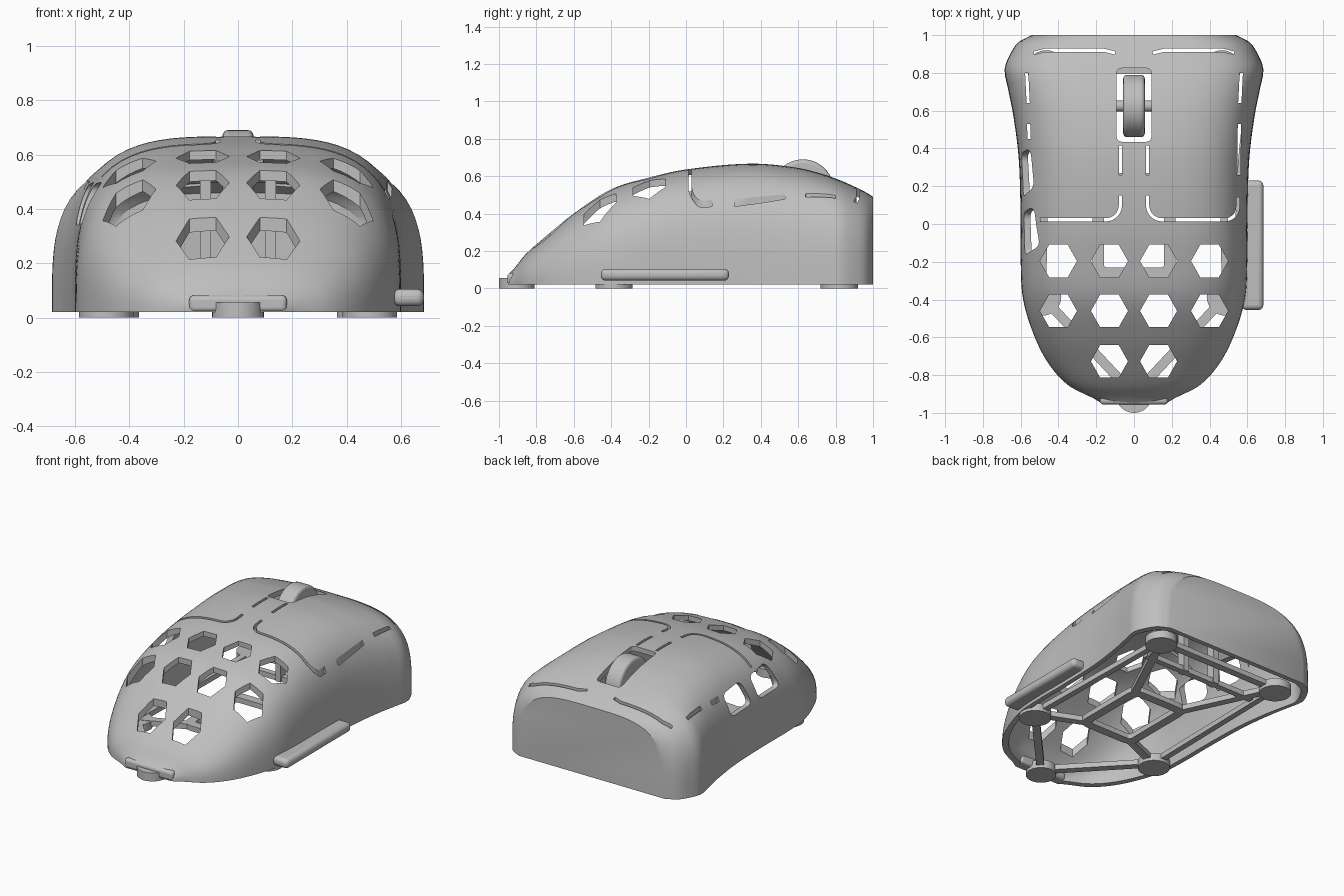
import bpy, bmesh, math
from mathutils import Vector, Matrix

if "Cube" in bpy.data.objects:
    bpy.data.objects.remove(bpy.data.objects["Cube"])

grey = bpy.data.materials.new("light_grey")
grey.use_nodes = True
grey.diffuse_color = (0.52, 0.52, 0.52, 1)
grey.node_tree.nodes["Principled BSDF"].inputs["Base Color"].default_value = (0.52, 0.52, 0.52, 1)

# Stations along the body: y, half width, top height, roundness exponent
STATIONS = [(-.95, .17, .075, 2.6), (-.92, .22, .105, 2.6), (-.86, .34, .18, 2.6),
            (-.75, .445, .278, 2.7), (-.6, .525, .4, 2.9), (-.4, .587, .53, 3.1),
            (-.2, .6, .592, 3.4), (0, .6, .636, 3.5), (.34, .61, .667, 3.5),
            (.58, .64, .648, 3.5), (.72, .668, .615, 3.6), (.82, .685, .58, 3.7),
            (.91, .65, .54, 3.7), (.965, .608, .512, 3.7), (1, .54, .49, 3.7)]


def station(y):
    """Smoothly interpolate width, height and roundness at y."""
    k = max(i for i in range(len(STATIONS) - 1) if STATIONS[i][0] <= y + 1e-6)
    a, b = STATIONS[k], STATIONS[k + 1]
    p, q = STATIONS[max(k - 1, 0)], STATIONS[min(k + 2, len(STATIONS) - 1)]
    d = b[0] - a[0]
    t = min(1, (y - a[0]) / d)
    out = []
    for c in (1, 2, 3):
        ma = (b[c] - p[c]) / (b[0] - p[0]) * d
        mb = (q[c] - a[c]) / (q[0] - a[0]) * d
        out.append((2*t**3 - 3*t**2 + 1) * a[c] + (t**3 - 2*t**2 + t) * ma
                   + (3*t**2 - 2*t**3) * b[c] + (t**3 - t**2) * mb)
    return out


def finish(bm, name, angle=30, bevel=0):
    bmesh.ops.recalc_face_normals(bm, faces=bm.faces)
    me = bpy.data.meshes.new(name)
    bm.to_mesh(me)
    bm.free()
    ob = bpy.data.objects.new(name, me)
    bpy.context.collection.objects.link(ob)
    me.materials.append(grey)
    if bevel:
        m = ob.modifiers.new("round", "BEVEL")
        m.width, m.segments, m.limit_method = bevel, 4, "ANGLE"
    smooth(ob, angle)
    return ob


def smooth(ob, angle=30):
    bpy.ops.object.select_all(action="DESELECT")
    ob.select_set(True)
    bpy.context.view_layer.objects.active = ob
    bpy.ops.object.shade_smooth_by_angle(angle=math.radians(angle))


def body(name, wall, floor):
    """Closed loft of the body, shrunk by the wall thickness."""
    bm, rows, arc = bmesh.new(), [], 56
    ys = []
    for a, b in zip(STATIONS, STATIONS[1:]):
        steps = max(3, round((b[0] - a[0]) / .03))
        ys += [a[0] + (b[0] - a[0]) * i / steps for i in range(steps)]
    for y in ys + [1]:
        w, h, n = station(y)
        w, h = w - wall, h - wall - .02
        row = []
        for i in range(arc + 1):
            c, s = math.cos(math.pi * i / arc), math.sin(math.pi * i / arc)
            r = (abs(c)**n + abs(s)**n) ** (-1 / n)
            row.append(bm.verts.new((w * c * r, y * (1 - wall), .02 + h * s * r)))
        if floor < .02:
            row += [bm.verts.new((x, y * (1 - wall), floor)) for x in (-w, w)]
        rows.append(row)
    size = len(rows[0])
    for a, b in zip(rows, rows[1:]):
        for i in range(size):
            j = (i + 1) % size
            bm.faces.new((a[i], a[j], b[j], b[i]))
    bm.faces.new(rows[0])
    bm.faces.new(rows[-1])
    return finish(bm, name)


def prism(bm, pts, lo, hi, axis="z"):
    """Extrude a flat outline along z, or along x for outlines in (y, z)."""
    place = (lambda p, d: (p[0], p[1], d)) if axis == "z" else (lambda p, d: (d, p[0], p[1]))
    a, b = ([bm.verts.new(place(p, d)) for p in pts] for d in (lo, hi))
    for i in range(len(pts)):
        j = (i + 1) % len(pts)
        bm.faces.new((a[i], a[j], b[j], b[i]))
    bm.faces.new(a[::-1])
    bm.faces.new(b)


def rounded(corners, r, seg=5):
    """Round every corner of an outline with a small curve."""
    out = []
    for i, p in enumerate(corners):
        p = Vector(p)
        a, b = (p + (Vector(q) - p).normalized() * r
                for q in (corners[i - 1], corners[(i + 1) % len(corners)]))
        for k in range(seg + 1):
            t = k / seg
            out.append(a * (1 - t)**2 + p * 2 * t * (1 - t) + b * t * t)
    return out


def ribbon(path, width):
    """Outline of a narrow slot of even width that follows a path."""
    path = [Vector(p) for p in path]
    left, right = [], []
    for i, p in enumerate(path):
        d = (path[min(i + 1, len(path) - 1)] - path[max(i - 1, 0)]).normalized()
        n = Vector((-d.y, d.x)) * width / 2
        left.append(p + n)
        right.append(p - n)
    return left + right[::-1]


def curl(cx, cy, r, start, end, seg=8):
    return [(cx + r * math.cos(math.radians(start + (end - start) * k / seg)),
             cy + r * math.sin(math.radians(start + (end - start) * k / seg)))
            for k in range(seg + 1)]


# Shell, hollowed from below
shell = body("shell", 0, .02)


def carve(tool):
    m = shell.modifiers.new("cut", "BOOLEAN")
    m.operation, m.solver, m.object = "DIFFERENCE", "EXACT", tool
    bpy.context.view_layer.objects.active = shell
    bpy.ops.object.modifier_apply(modifier=m.name)
    bpy.data.objects.remove(tool)


def cut(outline, lo, hi=1, axis="z"):
    bm = bmesh.new()
    prism(bm, outline, lo, hi, axis)
    carve(finish(bm, "opening_cutter"))


carve(body("cavity_cutter", .032, -.1))

# Openings in the shell, each cut on its own
hexes = [(x, y) for x in (.13, .4) for y in (-.196, -.46)] + [(.13, -.727)]
for side in (-1, 1):
    for x, y in hexes:
        cut([(side * x + .098 * math.cos(math.pi * k / 3),
              y + .1 * math.sin(math.pi * k / 3)) for k in range(6)], .1)
    # Button seam, with an upturned end on one side
    seam = [(.072, .15)] + curl(.15, .1, .078, 180, 270)
    seam += curl(.48, .092, .07, 270, 360) + [(.55, .14)] if side > 0 else [(.5, .022)]
    paths = [(seam, .38), ([(.072, .26), (.072, .415)], .3),
             ([(.56, .64), (.568, .8)], .4),
             ([(.1, .905), (.16, .92), (.47, .92), (.53, .905)], .3),
             ([(.555, .26 if side > 0 else .45), (.558, .53)], .38)]
    for path, lo in paths:
        cut(ribbon([(side * x, y) for x, y in path], .017), lo)
cut(rounded([(-.092, .435), (.092, .435), (.092, .825), (-.092, .825)], .03), .3)
for y0, y1 in ((-.17, .06), (.14, .37)):
    cut(rounded([(y0, .34), (y1, .34), (y1 + .03, .49), (y0 + .05, .5)], .045),
        -1, -.48, "x")
smooth(shell)


def box(name, lo, hi, bevel=0):
    bm = bmesh.new()
    bmesh.ops.create_cube(bm, size=1)
    for v in bm.verts:
        v.co = [lo[i] + (v.co[i] + .5) * (hi[i] - lo[i]) for i in range(3)]
    return finish(bm, name, 40, bevel)


def cylinder(name, centre, r, depth, axis="Z", bevel=0):
    bm = bmesh.new()
    turn = Matrix.Rotation(math.pi / 2, 4, "Y") if axis == "X" else Matrix()
    bmesh.ops.create_cone(bm, cap_ends=True, segments=48, radius1=r, radius2=r, depth=depth,
                          matrix=Matrix.Translation(centre) @ turn)
    return finish(bm, name, 40, bevel)


def strut(name, a, b, width=.05, lo=.02, hi=.055):
    bm = bmesh.new()
    prism(bm, ribbon([a, b], width), lo, hi)
    return finish(bm, name)


# Thumb rail and nose lip
box("side_rail", (.57, -.455, .042), (.685, .23, .105), .026)
box("nose_lip", (-.18, -.955, .02), (.18, -.88, .082), .018)

# Scroll wheel, axle and supports
cylinder("scroll_wheel", (0, .625, .525), .165, .114, "X", .02)
cylinder("wheel_axle", (0, .625, .525), .03, .26, "X")
for side, word in ((-1, "right"), (1, "left")):
    x = side * .12
    box(word + "_wheel_support", (x - .02, .595, .02), (x + .02, .655, .555))

# Feet
cylinder("nose_foot", (0, -.905, .028), .095, .056)
for side, word in ((-1, "right"), (1, "left")):
    mid, back = (side * .485, -.385), (side * .465, .82)
    for name, (x, y) in (("middle", mid), ("back", back)):
        cylinder(f"{word}_{name}_foot", (x, y, .026), .1, .052)
    # Base struts on each side
    strut(word + "_nose_strut", (0, -.905), mid)
    strut(word + "_side_strut", mid, back, .04)
    strut(word + "_middle_strut", mid, (side * .19, -.26))
    strut(word + "_back_strut", back, (side * .19, .24))

# Central base frame and cross bars
frame = bmesh.new()
loops = []
for grow in (.03, -.03):
    x, lo, hi = .19 + grow, -.26 - grow, .24 + grow
    pts = rounded([(-x, lo), (x, lo), (x, hi), (-x, hi)], .05 + grow)
    loops += [[frame.verts.new((p.x, p.y, z)) for p in pts] for z in (.02, .055)]
order = [loops[0], loops[1], loops[3], loops[2]]
for k in range(4):
    a, b = order[k], order[(k + 1) % 4]
    for i in range(len(a)):
        j = (i + 1) % len(a)
        frame.faces.new((a[i], a[j], b[j], b[i]))
finish(frame, "base_frame")
strut("back_cross_bar", (-.465, .82), (.465, .82))
strut("wheel_cross_bar", (-.43, .625), (.43, .625), .04)
